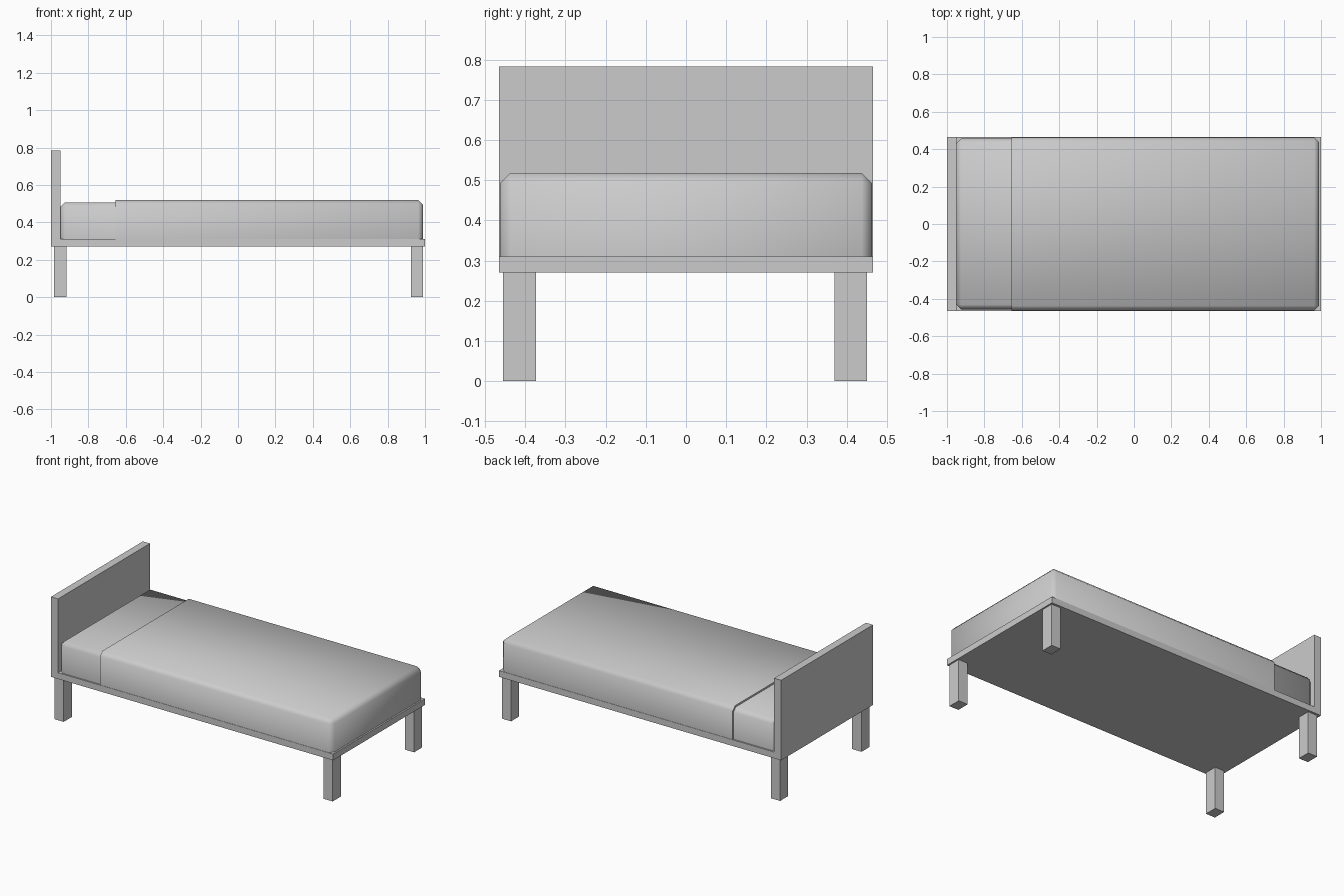
import bpy
import bmesh
import math
from mathutils import Vector

cube = bpy.data.objects.get("Cube")
if cube:
    bpy.data.objects.remove(cube, do_unlink=True)

# Single plain grey
GREY = (0.6, 0.6, 0.6, 1)
grey = bpy.data.materials.new("plain grey")
grey.use_nodes = True
grey.diffuse_color = GREY
shader = next(n for n in grey.node_tree.nodes if n.type == 'BSDF_PRINCIPLED')
shader.inputs["Base Color"].default_value = GREY


def finish(bm, name):
    """Turn a bmesh into a named, coloured object."""
    bmesh.ops.recalc_face_normals(bm, faces=bm.faces)
    mesh = bpy.data.meshes.new(name)
    bm.to_mesh(mesh)
    bm.free()
    mesh.materials.append(grey)
    obj = bpy.data.objects.new(name, mesh)
    bpy.context.collection.objects.link(obj)
    return obj


def box(low, high):
    """Make a bmesh box between two corners."""
    low, high = Vector(low), Vector(high)
    bm = bmesh.new()
    bmesh.ops.create_cube(bm, size=1)
    for v in bm.verts:
        v.co = (low + high) / 2 + v.co * (high - low)
    return bm


def soft_box(name, low, high, chamfer, square_head):
    """Chamfered, smooth box with a square bottom and optionally a square head end."""
    bm = box(low, high)

    def keep_square(edge):
        return any(all(abs(v.co[axis] - low[axis]) < 1e-4 for v in edge.verts)
                   for axis in ((0, 2) if square_head else (2,)))

    edges = [e for e in bm.edges if not keep_square(e)]
    bmesh.ops.bevel(bm, geom=edges, offset=chamfer, segments=1,
                    affect='EDGES', clamp_overlap=True)
    obj = finish(bm, name)
    for poly in obj.data.polygons:
        poly.use_smooth = True
    obj.data.set_sharp_from_angle(angle=math.radians(60))
    return obj


# Base board and headboard, one L-shaped profile swept across the width
HALF_WIDTH = 0.465
profile = [(-1, 0.27), (1, 0.27), (1, 0.31), (-0.95, 0.31), (-0.95, 0.783), (-1, 0.783)]
bm = bmesh.new()
side = bm.faces.new([bm.verts.new((x, -HALF_WIDTH, z)) for x, z in profile])
swept = bmesh.ops.extrude_face_region(bm, geom=[side], use_keep_orig=True)
for item in swept["geom"]:
    if isinstance(item, bmesh.types.BMVert):
        item.co.y = HALF_WIDTH
finish(bm, "bed_frame_and_headboard")

# Four square legs
for end, x in (("head", -0.95), ("foot", 0.957)):
    for label, y in (("right", -0.414), ("left", 0.41)):
        finish(box((x - 0.033, y - 0.041, 0), (x + 0.033, y + 0.041, 0.27)),
               f"{end}_{label}_leg")

# Mattress and the slightly larger blanket over it
soft_box("mattress", (-0.95, -0.456, 0.31), (0.975, 0.456, 0.507), 0.025, False)
soft_box("blanket", (-0.655, -0.463, 0.31), (0.99, 0.463, 0.518), 0.026, True)
